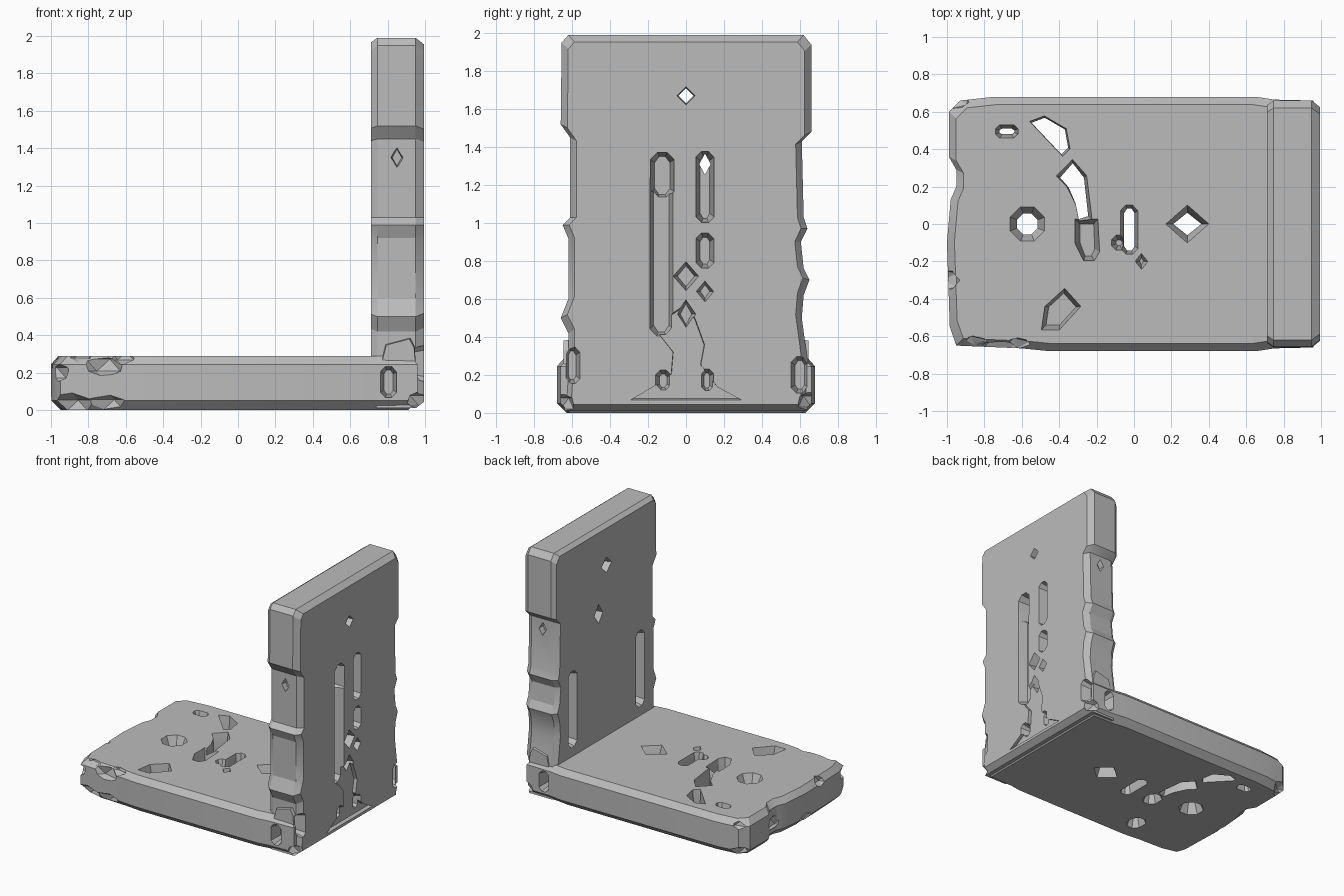
import bpy
import bmesh
import math
from mathutils import Vector

cube = bpy.data.objects.get("Cube")
if cube:
    bpy.data.objects.remove(cube, do_unlink=True)

grey = bpy.data.materials.new("worn_grey")
grey.use_nodes = True
colour = (0.5, 0.5, 0.5, 1)
grey.diffuse_color = colour
grey.node_tree.nodes["Principled BSDF"].inputs["Base Color"].default_value = colour


def loft(name, axis, outline, layers):
    """Stack an outline along an axis; each layer is (position, inset)."""
    us, vs = zip(*outline)
    cu, cv = (min(us) + max(us)) / 2, (min(vs) + max(vs)) / 2
    hu, hv = (max(us) - min(us)) / 2, (max(vs) - min(vs)) / 2
    bm = bmesh.new()
    rings = []
    for t, inset in layers:
        ring = []
        for u, v in outline:
            a = cu + (u - cu) * (1 - inset / hu)
            b = cv + (v - cv) * (1 - inset / hv)
            co = {"x": (t, a, b), "y": (a, t, b), "z": (a, b, t)}[axis]
            ring.append(bm.verts.new(co))
        rings.append(ring)
    n = len(outline)
    for low, high in zip(rings, rings[1:]):
        for i in range(n):
            j = (i + 1) % n
            bm.faces.new((low[i], low[j], high[j], high[i]))
    bm.faces.new(rings[0])
    bm.faces.new(rings[-1])
    bmesh.ops.recalc_face_normals(bm, faces=bm.faces)
    return make_object(name, bm)


def make_object(name, bm):
    mesh = bpy.data.meshes.new(name)
    bm.to_mesh(mesh)
    bm.free()
    ob = bpy.data.objects.new(name, mesh)
    mesh.materials.append(grey)
    bpy.context.collection.objects.link(ob)
    return ob


def combine(body, other, operation):
    mod = body.modifiers.new(operation.lower(), "BOOLEAN")
    mod.operation = operation
    mod.solver = "EXACT"
    mod.object = other
    bpy.context.view_layer.objects.active = body
    bpy.ops.object.modifier_apply(modifier=mod.name)
    bpy.data.objects.remove(other, do_unlink=True)


def slot(u, v, w, h):
    """Rectangle with cut corners, centred on u, v."""
    c = min(w, h) * 0.3
    a, b = w / 2, h / 2
    quarter = [(a, b - c), (a - c, b)]
    pts = quarter + [(-x, y) for x, y in reversed(quarter)]
    pts += [(-x, -y) for x, y in pts]
    return [(u + x, v + y) for x, y in pts]


def diamond(u, v, w, h):
    return [(u + w / 2, v), (u, v + h / 2), (u - w / 2, v), (u, v - h / 2)]


# Base plate with a worn free end
plate = [(-.95, -.65), (-.6, -.665), (-.45, -.68), (.65, -.68), (.75, -.665),
         (.96, -.66), (.96, .66), (.75, .665), (.65, .68), (-.75, .68),
         (-.93, .66), (-.99, .6), (-.99, .36), (-.95, .29), (-.95, .2),
         (-.98, .13), (-1, -.1), (-.985, -.55)]
bracket = loft("angle_bracket", "z", plate, [(0, .05), (.05, 0), (.245, 0), (.29, .04)])

# Upright plate with stepped, chipped sides
wall = [(-.64, .01), (.64, .01), (.64, .28), (.61, .5), (.62, .62), (.65, .7),
        (.62, .76), (.605, .9), (.64, .97), (.62, 1.03), (.61, 1.43), (.66, 1.48),
        (.66, 1.94), (.62, 1.99), (-.62, 1.99), (-.655, 1.95), (-.66, 1.52),
        (-.61, 1.45), (-.61, 1.03), (-.65, .99), (-.62, .92), (-.62, .6),
        (-.66, .5), (-.62, .42), (-.62, .28)]
upright = loft("upright", "x", wall, [(.71, .025), (.745, 0), (.95, 0), (.995, .035)])
combine(bracket, upright, "UNION")

# Chamfered root strips where the upright meets the base
for side in (-1, 1):
    root = [(.74, .2), (.97, .2), (.96, .34), (.93, .4), (.78, .36)]
    strip = loft("root", "y", root, [(side * .55, 0), (side * .645, .02)])
    combine(bracket, strip, "UNION")

# Flared holes through the base
holes = [
    (slot(-.57, 0, .2, .2), .045),
    (diamond(.285, 0, .25, .22), .05),
    (slot(-.025, -.03, .1, .27), .022),
    ([(-.42, .26), (-.33, .35), (-.25, .26), (-.22, .02), (-.29, .0), (-.31, .1), (-.36, .2)], .025),
    ([(-.56, .55), (-.48, .58), (-.36, .51), (-.34, .4), (-.38, .36)], .012),
    (slot(-.68, .495, .13, .08), .025),
]
for outline, inset in holes:
    combine(bracket, loft("hole", "z", outline,
            [(-.02, 0), (.09, inset), (.2, inset), (.31, 0)]), "DIFFERENCE")

# Blind pits in the top of the base
pits = [
    ([(-.32, .03), (-.19, .03), (-.18, -.15), (-.21, -.2), (-.27, -.2), (-.32, -.1)], .15),
    ([(-.48, -.44), (-.37, -.34), (-.28, -.44), (-.4, -.57), (-.5, -.57)], .17),
    (slot(-.08, -.1, .09, .09), .19),
    (diamond(.04, -.2, .08, .1), .22),
]
for outline, floor in pits:
    combine(bracket, loft("pit", "z", outline, [(floor, .03), (.31, 0)]), "DIFFERENCE")

# Matching pits underneath
for u, v in ((-.25, -.08), (-.39, -.44)):
    combine(bracket, loft("under_pit", "z", slot(u, v, .14, .17),
            [(-.02, 0), (.1, .04)]), "DIFFERENCE")

# Shallow channel down the outer face of the upright
channel = [(-.18, .46), (-.07, .32), (-.08, .2), (-.18, .13), (-.3, .06),
           (.3, .06), (.17, .13), (.08, .25), (.1, .36), (.05, .5), (0, .58)]
combine(bracket, loft("channel", "x", channel, [(.968, .015), (1.02, 0)]), "DIFFERENCE")

# Slots and pits in the outer face, by depth
outer = [
    (slot(-.125, 1.25, .13, .25), .84),
    (slot(-.13, .84, .13, .88), .92),
    (slot(.1, 1.19, .1, .38), .86),
    (slot(.1, .855, .1, .19), .88),
    (diamond(0, .72, .14, .16), .9),
    (diamond(0, .52, .11, .16), .91),
    (diamond(.1, .64, .1, .12), .93),
    (slot(-.12, .17, .09, .12), .92),
    (slot(.11, .17, .08, .13), .92),
    (slot(-.6, .25, .09, .2), .91),
    (slot(.6, .2, .1, .2), .91),
]
for outline, floor in outer:
    combine(bracket, loft("outer_slot", "x", outline, [(floor, .025), (1.01, 0)]), "DIFFERENCE")

# Small holes right through the upright
for u, v, w, h in ((0, 1.67, .1, .1), (.1, 1.31, .08, .13)):
    combine(bracket, loft("wall_hole", "x", diamond(u, v, w, h),
            [(.69, -.02), (.78, .01), (.94, .01), (1.01, 0)]), "DIFFERENCE")

# Two blind slots in the inner face of the upright
for side in (-1, 1):
    combine(bracket, loft("inner_slot", "x", slot(side * .43, .67, .12, .62),
            [(.69, 0), (.8, .025)]), "DIFFERENCE")

# Pits in the two narrow sides
for side in (-1, 1):
    for outline in (slot(.805, .15, .1, .18), diamond(.85, 1.35, .1, .14)):
        combine(bracket, loft("side_pit", "y", outline,
                [(side * .57, .025), (side * .7, 0)]), "DIFFERENCE")

# Chips broken from the free end and lower corners
chips = [(-.72, -.69, .24, .09), (-.9, -.68, .01, .12), (-.7, -.7, .02, .1),
         (-1.0, -.64, .2, .08), (-1.02, -.3, .27, .07), (-1.03, .25, .13, .1),
         (-1.02, -.1, .03, .08), (-.97, .68, .27, .08), (-.97, .66, .02, .09),
         (-.62, -.66, .29, .06), (-.85, -.65, .3, .06),
         (1.0, -.66, .05, .08), (1.0, .66, .06, .08)]
for x, y, z, r in chips:
    bm = bmesh.new()
    bmesh.ops.create_icosphere(bm, subdivisions=1, radius=r)
    bmesh.ops.scale(bm, vec=(1.4, 1, .8), verts=bm.verts)
    bmesh.ops.translate(bm, vec=Vector((x, y, z)), verts=bm.verts)
    combine(bracket, make_object("chip", bm), "DIFFERENCE")

# Crisp shading on the hard edges
bpy.ops.object.select_all(action="DESELECT")
bracket.select_set(True)
bpy.context.view_layer.objects.active = bracket
bpy.ops.object.shade_smooth_by_angle(angle=math.radians(20))
